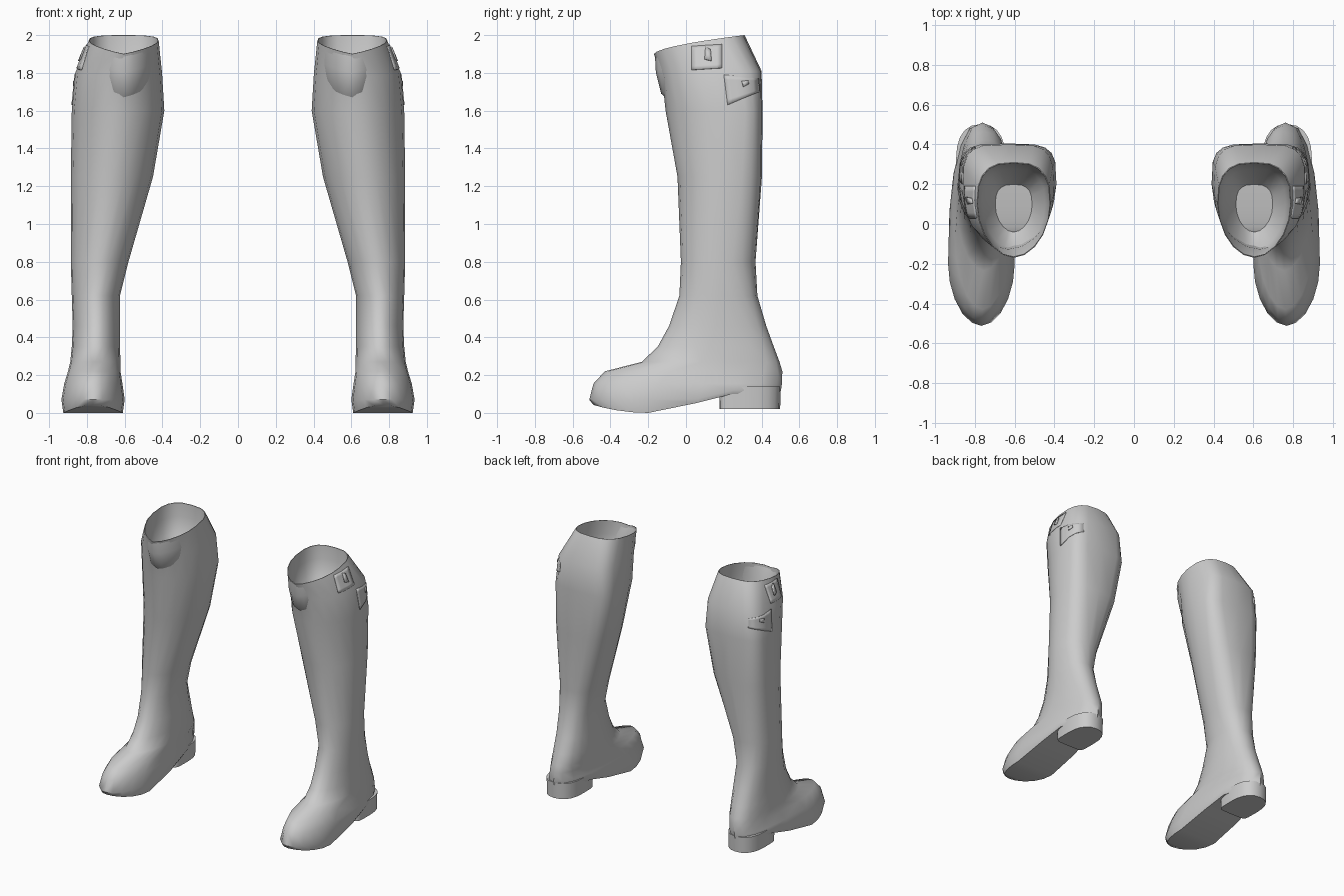
import bpy, bmesh, math
from mathutils import Vector
from mathutils.bvhtree import BVHTree

cube = bpy.data.objects.get("Cube")
if cube:
    bpy.data.objects.remove(cube, do_unlink=True)

mat = bpy.data.materials.new("grey_leather")
mat.use_nodes = True
mat.diffuse_color = (0.6, 0.6, 0.6, 1)
mat.node_tree.nodes["Principled BSDF"].inputs["Base Color"].default_value = (0.6, 0.6, 0.6, 1)

N = 20


def sole_z(y):
    """Underside of the foot: toe spring, flat ball, arch rising to the heel seat."""
    if y < -.2:
        return .5 * (y + .2) ** 2
    return .1 * min(1, (y + .2) / .37) ** 1.8


def ring(z, yf, yb, xi, xo, yw, front=1.9, back=2.4, rise=0, lift=None):
    """Closed outline: front and back y, inner and outer x, y of widest point, squareness, rise to the back."""
    pts = []
    for i in range(N):
        t = -math.pi / 2 + 2 * math.pi * i / N
        c, s = math.cos(t), math.sin(t)
        e = 2 / (front if s < 0 else back)
        x = (xi + xo) / 2 + (xo - xi) / 2 * math.copysign(abs(c) ** e, c)
        y = yw + (yb - yw if s > 0 else yw - yf) * math.copysign(abs(s) ** e, s)
        h = z + rise * max(0, (y - yf) / (yb - yf)) ** 0.6
        if lift is not None:
            h = max(h, sole_z(y) + lift)
        pts.append(Vector((x, y, h)))
    return pts


def shrink(pts, factor, drop):
    """Copy of a ring, drawn in towards its middle and lowered."""
    mid = sum(pts, Vector()) / N
    return [mid + (p - mid) * factor - Vector((0, 0, drop)) for p in pts]


def cap(bm, loop):
    """Close a ring with strips running from side to side."""
    for i in range(N // 2):
        face = dict.fromkeys([loop[i], loop[i + 1], loop[N - i - 1], loop[-i]])
        bm.faces.new(list(face))


def loft(rings):
    """Skin between rings listed in order, closing both ends."""
    bm = bmesh.new()
    loops = [[bm.verts.new(p) for p in r] for r in rings]
    for a, b in zip(loops, loops[1:]):
        for i in range(N):
            j = (i + 1) % N
            bm.faces.new((a[i], b[i], b[j], a[j]))
    cap(bm, loops[0])
    cap(bm, loops[-1])
    bmesh.ops.recalc_face_normals(bm, faces=bm.faces)
    return bm


def finish(bm, name, solid=0):
    """Make a mirrored pair from a left-hand mesh."""
    me = bpy.data.meshes.new(name)
    bm.to_mesh(me)
    ob = bpy.data.objects.new(name, me)
    bpy.context.collection.objects.link(ob)
    me.materials.append(mat)
    bpy.ops.object.select_all(action='DESELECT')
    bpy.context.view_layer.objects.active = ob
    ob.select_set(True)
    bpy.ops.object.shade_smooth_by_angle(angle=math.radians(45))
    if solid:
        m = ob.modifiers.new("thickness", 'SOLIDIFY')
        m.thickness = solid
        m.offset = -1
    ob.modifiers.new("pair", 'MIRROR')


# Bowl inside the opening, and the tilted rim
rim = ring(1.90, -.17, .31, .42, .79, .10, back=2.8, rise=.10)
bowl = [shrink(rim, f, d) for f, d in ((.5, .32), (.85, .22), (.96, .1), (.98, 0))]

# Cuff and shaft, square at the back
shaft = [
    ring(1.775, -.127, .40, .402, .862, .15, back=4, rise=.035),
    ring(1.60, -.108, .405, .39, .88, .20, back=4),
    ring(1.25, -.045, .402, .45, .885, .20, back=3.2),
    ring(.80, -.027, .368, .58, .885, .17),
    ring(.62, -.035, .378, .625, .88, .17),
]

# Ankle, instep, toe and sole
foot = [
    ring(.46, -.09, .425, .625, .875, .16),
    ring(.35, -.15, .465, .625, .88, .13),
    ring(.27, -.235, .495, .622, .888, .08),
    ring(.22, -.43, .51, .622, .90, -.08),
    ring(.155, -.49, .508, .612, .92, -.14),
    ring(.07, -.512, .503, .60, .935, -.20, lift=.02),
    ring(0, -.49, .495, .61, .925, -.20, lift=0),
]
boot = loft(bowl + [rim] + shaft + foot)
tree = BVHTree.FromBMesh(boot)
finish(boot, "boots")

# Heel blocks, flat at the front
heel_top = ring(.14, .175, .502, .645, .895, .32, front=7)
finish(loft([heel_top, shrink(heel_top, .98, .12)]), "heels")


def plate(name, corners, lift, n):
    """Thin patch laid on the outer side; corners are (y, z), anticlockwise from lower front."""
    bm = bmesh.new()
    a, b, c, d = [Vector(p) for p in corners]
    grid = []
    for i in range(n + 1):
        row = []
        for j in range(n + 1):
            p = a.lerp(b, i / n).lerp(d.lerp(c, i / n), j / n)
            hit, normal, _, _ = tree.ray_cast(Vector((2, p.x, p.y)), Vector((-1, 0, 0)))
            row.append(bm.verts.new(hit + normal * lift))
        grid.append(row)
    for i in range(n):
        for j in range(n):
            bm.faces.new((grid[i][j], grid[i + 1][j], grid[i + 1][j + 1], grid[i][j + 1]))
    finish(bm, name, .008)


# Side flap, cuff tab and small buckles on the outer side
plate("side_flaps", [(.22, 1.63), (.385, 1.70), (.38, 1.77), (.20, 1.79)], .006, 6)
plate("cuff_tabs", [(.03, 1.815), (.19, 1.825), (.19, 1.95), (.03, 1.94)], .005, 6)
plate("cuff_buckles", [(.10, 1.87), (.135, 1.86), (.13, 1.92), (.105, 1.935)], .012, 2)
plate("flap_buckles", [(.30, 1.725), (.33, 1.74), (.325, 1.76), (.295, 1.755)], .012, 2)
